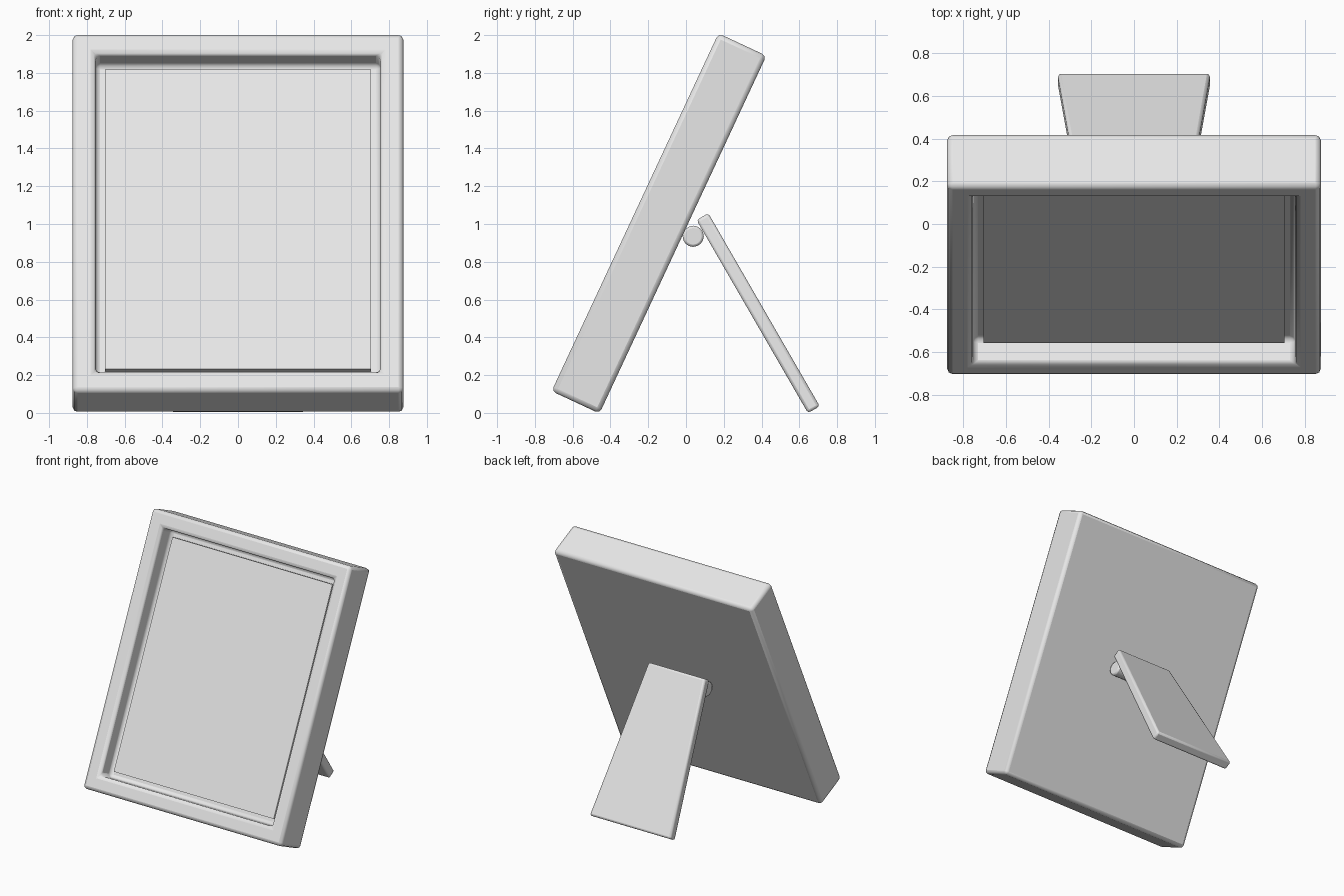
import bpy
import bmesh
from math import radians
from mathutils import Matrix, Vector

cube = bpy.data.objects.get("Cube")
if cube:
    bpy.data.objects.remove(cube, do_unlink=True)

# One plain grey for everything
grey = bpy.data.materials.new("light grey")
grey.use_nodes = True
colour = (0.8, 0.8, 0.8, 1)
grey.diffuse_color = colour
grey.node_tree.nodes["Principled BSDF"].inputs["Base Color"].default_value = colour


def box(bm, size):
    bmesh.ops.create_cube(bm, size=1, matrix=Matrix.Diagonal((*size, 1)))


def finish(name, bm, location, tilt, bevel=0, segments=2, smooth_angle=60):
    """Turn a bmesh into a tilted, softly bevelled object."""
    mesh = bpy.data.meshes.new(name)
    bmesh.ops.recalc_face_normals(bm, faces=bm.faces)
    bm.to_mesh(mesh)
    bm.free()
    mesh.materials.append(grey)
    obj = bpy.data.objects.new(name, mesh)
    bpy.context.collection.objects.link(obj)
    obj.location = location
    obj.rotation_euler.x = radians(tilt)
    if bevel:
        mod = obj.modifiers.new("Soft edges", "BEVEL")
        mod.width = bevel
        mod.segments = segments
        mod.limit_method = "ANGLE"
    bpy.ops.object.select_all(action="DESELECT")
    obj.select_set(True)
    bpy.context.view_layer.objects.active = obj
    bpy.ops.object.shade_smooth_by_angle(angle=radians(smooth_angle))
    return obj


WIDTH, DEPTH, HEIGHT, BORDER = 1.75, 0.28, 2.09, 0.17
CENTRE = Vector((0, -0.143, 1.003))
LEAN = -25

# Leaning frame with a recess sunk into its front
bm = bmesh.new()
box(bm, (WIDTH, DEPTH, HEIGHT))
bm.faces.ensure_lookup_table()
front = min(bm.faces, key=lambda f: f.calc_center_median().y)
back = max(bm.faces, key=lambda f: f.calc_center_median().y)
bmesh.ops.inset_region(bm, faces=[back], thickness=0.12)
bmesh.ops.inset_region(bm, faces=[front], thickness=BORDER)
bmesh.ops.inset_region(bm, faces=[front], thickness=0, depth=-0.14)
finish("frame", bm, CENTRE, LEAN, bevel=0.025)

# Flat picture panel inside the recess
bm = bmesh.new()
box(bm, (WIDTH - 2 * BORDER, 0.03, HEIGHT - 2 * BORDER))
offset = Matrix.Rotation(radians(LEAN), 3, "X") @ Vector((0, -0.035, 0))
finish("picture_panel", bm, CENTRE + offset, LEAN, smooth_angle=30)

# Tapered stand leg behind the frame
bm = bmesh.new()
box(bm, (0.715, 0.072, 1.18))
for v in bm.verts:
    if v.co.z > 0:
        v.co.x *= 0.7
finish("stand_leg", bm, (0, 0.382, 0.528), 30, bevel=0.015)

# Hinge pin between frame and leg
bm = bmesh.new()
bmesh.ops.create_cone(bm, cap_ends=True, segments=16, radius1=0.056, radius2=0.056,
                      depth=0.45, matrix=Matrix.Rotation(radians(90), 4, "Y"))
finish("hinge_pin", bm, (0, 0.038, 0.935), 0, bevel=0.012)
